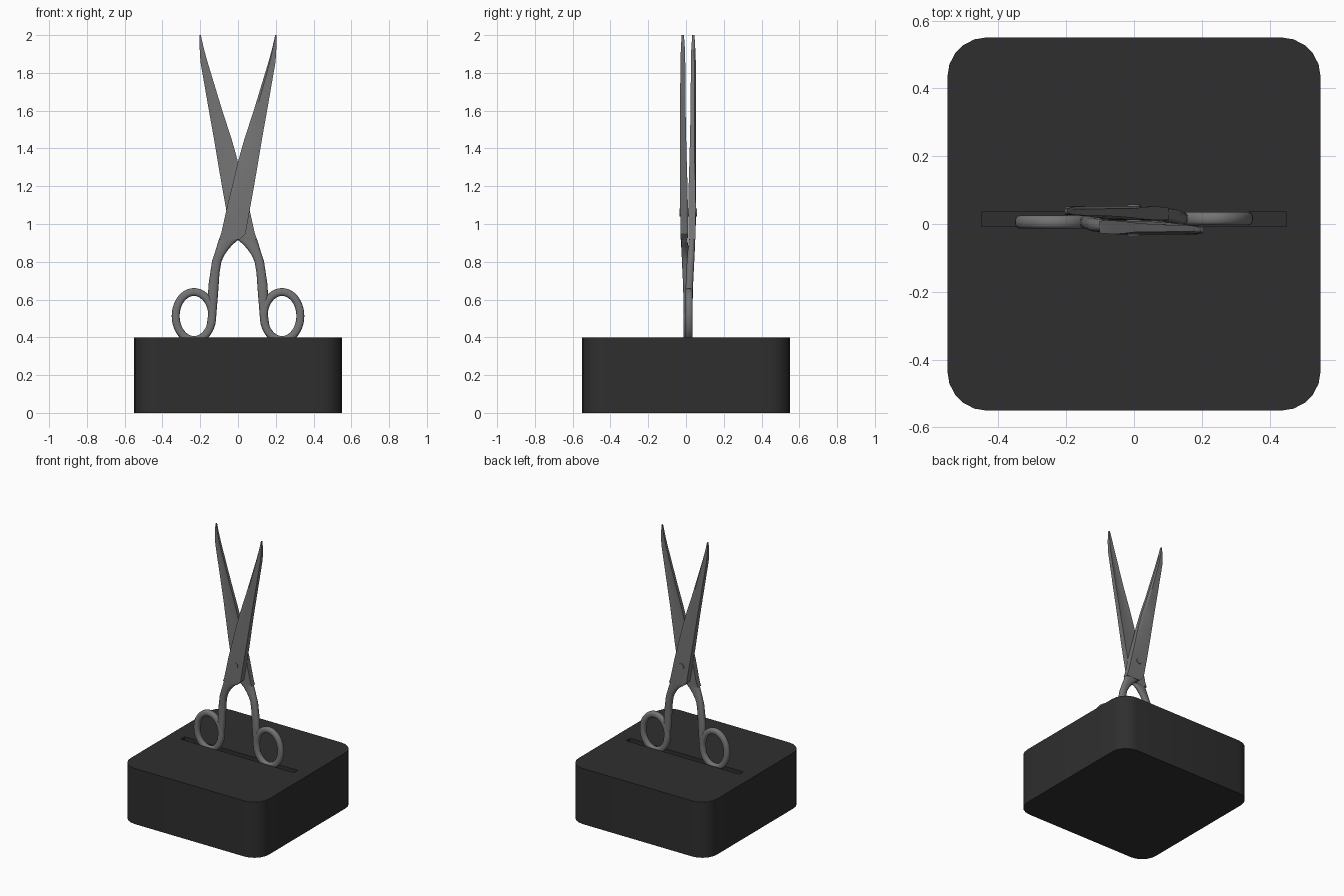
import bpy, bmesh, math

if "Cube" in bpy.data.objects:
    bpy.data.objects.remove(bpy.data.objects["Cube"])

YC = 0.011          # depth of the plane between the two scissor halves


def material(name, v):
    m = bpy.data.materials.new(name)
    m.diffuse_color = (v, v, v, 1)
    m.use_nodes = True
    m.node_tree.nodes["Principled BSDF"].inputs["Base Color"].default_value = m.diffuse_color
    return m


steel = material("grey steel", 0.175)
black = material("black base", 0.028)


def finish(name, bm, mat, angle=35):
    bmesh.ops.recalc_face_normals(bm, faces=bm.faces)
    me = bpy.data.meshes.new(name)
    bm.to_mesh(me)
    bm.free()
    me.materials.append(mat)
    ob = bpy.data.objects.new(name, me)
    bpy.context.collection.objects.link(ob)
    bpy.ops.object.select_all(action='DESELECT')
    bpy.context.view_layer.objects.active = ob
    ob.select_set(True)
    bpy.ops.object.shade_smooth_by_angle(angle=math.radians(angle))
    return ob


def loft(name, sections, s, closed=False, angle=35):
    """Skin a list of cross-sections; s = -1 turns the part half round."""
    bm = bmesh.new()
    rings = [[bm.verts.new((s * x, YC + s * y, z)) for x, y, z in sec] for sec in sections]
    n = len(rings[0])
    pairs = list(zip(rings, rings[1:]))
    if closed:
        pairs.append((rings[-1], rings[0]))
    for a, b in pairs:
        for i in range(n):
            j = (i + 1) % n
            bm.faces.new((a[i], a[j], b[j], b[i]))
    if not closed:
        bm.faces.new(rings[0])
        bm.faces.new(rings[-1])
    return finish(name, bm, steel, angle)


# Blade rows: z, left x, right x, outer y, inner y, edge bevel
BLADE = [
    (2.00, .197, .203, -.034, -.022, .004), (1.93, .181, .203, -.038, -.017, .006),
    (1.86, .162, .199, -.041, -.015, .008), (1.60, .083, .154, -.042, -.013, .008),
    (1.45, .034, .127, -.042, -.010, .008), (1.33, .000, .107, -.042, -.007, .007),
    (1.20, -.031, .085, -.042, -.003, .003), (1.09, -.058, .065, -.042, -.001, .001),
    (0.95, -.089, .040, -.040, -.001, .001), (0.918, -.101, .008, -.039, -.002, .001)]

# Shank rows: z, left x, right x, centre y, half thickness
SHANK = [
    (.96, -.085, .020, -.021, .018), (.92, -.100, .006, -.020, .018),
    (.89, -.110, -.030, -.019, .018), (.86, -.119, -.055, -.017, .019),
    (.83, -.129, -.075, -.015, .019), (.80, -.138, -.088, -.013, .020),
    (.74, -.147, -.098, -.010, .020), (.68, -.156, -.102, -.007, .020),
    (.60, -.160, -.108, -.005, .020), (.52, -.158, -.115, -.005, .018),
    (.45, -.168, -.126, -.005, .015)]


def blade_sections():
    for z, l, r, yo, yi, bev in BLADE:
        hollow = yi - (.006 if z > 1.3 and r - l > .03 else 0)
        yield [(l, yo + bev, z), (l + (r - l) * .2, yo, z), (r, yo, z),
               (r, yi, z), ((l + r) / 2, hollow, z), (l, yi, z)]


def round_section(w, t, i, n=14):
    a = 2 * math.pi * i / n
    soft = lambda v: math.copysign(abs(v) ** .75, v)
    return w * soft(math.cos(a)), t * soft(math.sin(a))


def shank_sections():
    for z, l, r, yc, t in SHANK:
        pts = [round_section((r - l) / 2, t, i) for i in range(14)]
        yield [((l + r) / 2 + u, yc + v, z) for u, v in pts]


def ring_sections(n=40):
    for k in range(n):
        a = 2 * math.pi * k / n
        c, d = math.cos(a), math.sin(a)
        sec = []
        for i in range(14):
            u, v = round_section(.021, .02, i)
            sec.append((-.233 + c * (.097 + u), -.005 + v, .513 + d * (.127 + u)))
        yield sec


# Two identical halves, one turned 180 degrees
for side, s in (("front", 1), ("back", -1)):
    loft(side + "_blade", list(blade_sections()), s, angle=25)
    loft(side + "_handle_shank", list(shank_sections()), s, angle=50)
    loft(side + "_finger_ring", list(ring_sections()), s, closed=True, angle=50)

# Pivot pin through both blades
bm = bmesh.new()
bmesh.ops.create_cone(bm, cap_ends=True, segments=20, radius1=.021, radius2=.021, depth=.092)
for v in bm.verts:
    x, y, z = v.co
    v.co = (x, YC + z, 1.06 + y)
finish("pivot_pin", bm, steel)


def box(x, y0, y1, z0, z1):
    bm = bmesh.new()
    bmesh.ops.create_cube(bm, size=1)
    for v in bm.verts:
        v.co = (v.co.x * 2 * x, y1 if v.co.y > 0 else y0, z1 if v.co.z > 0 else z0)
    return bm


# Base block with rounded upright corners and a slot in its top
bm = box(.55, -.55, .55, 0, .4)
upright = [e for e in bm.edges if abs(e.verts[0].co.z - e.verts[1].co.z) > .1]
bmesh.ops.bevel(bm, geom=upright, offset=.115, segments=5, profile=.5, affect='EDGES')
base = finish("base_block", bm, black)
cutter = finish("slot_cutter", box(.45, -.008, .036, .34, .5), black)
cutter.hide_render = True
mod = base.modifiers.new("slot", 'BOOLEAN')
mod.operation = 'DIFFERENCE'
mod.solver = 'EXACT'
mod.object = cutter
bpy.context.view_layer.objects.active = base
bpy.ops.object.modifier_move_to_index(modifier="slot", index=0)
bpy.ops.object.modifier_apply(modifier="slot")
bpy.data.objects.remove(cutter)
